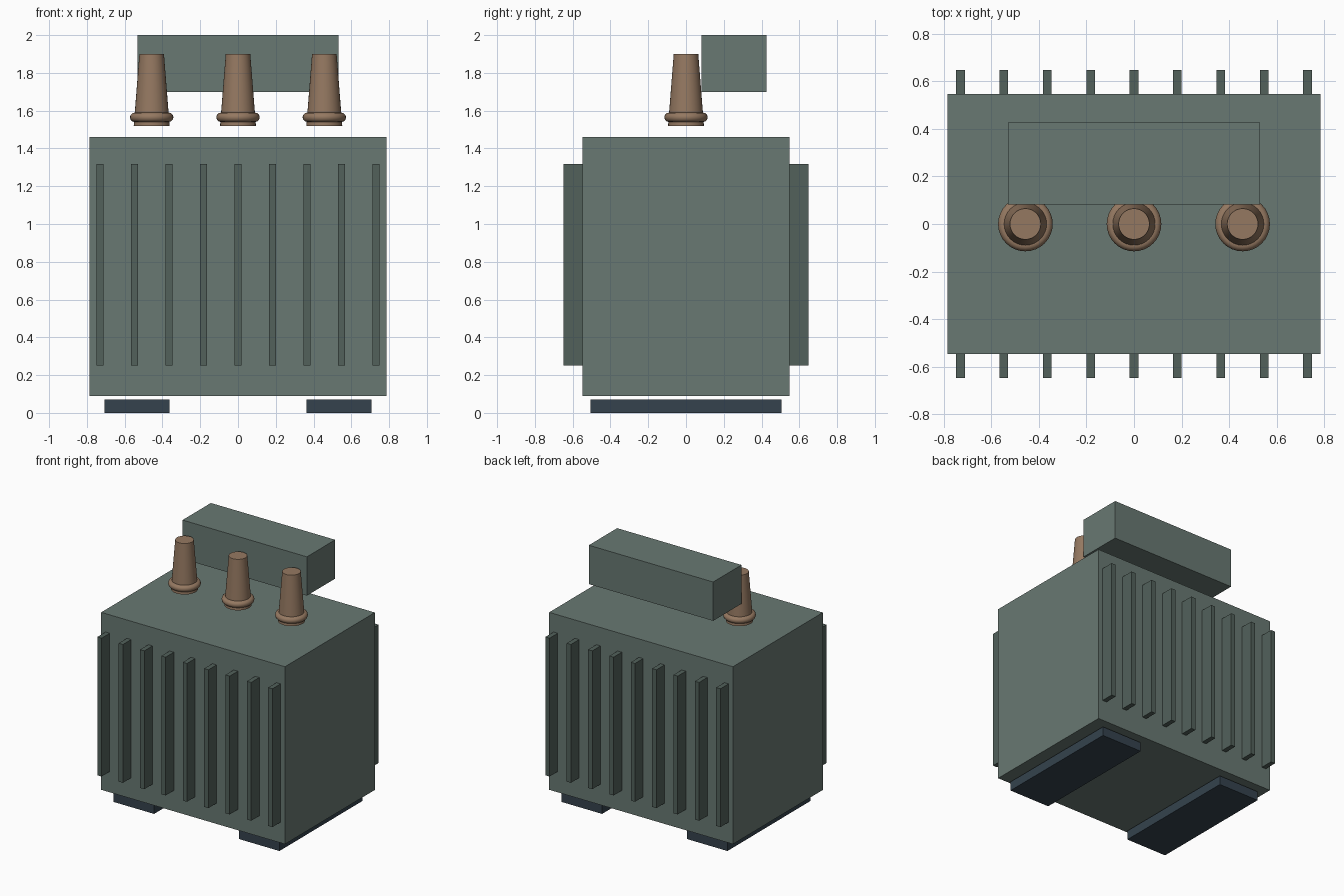
import bpy
import math

if "Cube" in bpy.data.objects:
    bpy.data.objects.remove(bpy.data.objects["Cube"])


def material(name, rgb):
    m = bpy.data.materials.new(name)
    m.diffuse_color = (*rgb, 1)
    m.use_nodes = True
    m.node_tree.nodes["Principled BSDF"].inputs["Base Color"].default_value = m.diffuse_color
    return m


TANK = material("tank_paint", (0.14, 0.19, 0.17))
FIN = material("fin_paint", (0.085, 0.12, 0.105))
DARK = material("skid_steel", (0.035, 0.055, 0.075))
BROWN = material("porcelain_brown", (0.30, 0.19, 0.12))


def box(name, lo, hi, mat):
    centre = [(a + b) / 2 for a, b in zip(lo, hi)]
    bpy.ops.mesh.primitive_cube_add(size=1, location=centre)
    o = bpy.context.object
    o.name = name
    o.scale = [b - a for a, b in zip(lo, hi)]
    bpy.ops.object.transform_apply(location=False, rotation=False, scale=True)
    o.data.materials.append(mat)


def smooth(name, mat):
    o = bpy.context.object
    o.name = name
    o.data.materials.append(mat)
    bpy.ops.object.shade_smooth_by_angle(angle=math.radians(40))


# Main tank
box("tank", (-0.785, -0.548, 0.09), (0.785, 0.548, 1.46), TANK)

# Cooling fins on front and back
for side, sy in (("front", -1), ("back", 1)):
    for i in range(9):
        x = (i - 4) * 0.1825
        y0, y1 = sorted((sy * 0.54, sy * 0.648))
        box(f"{side}_cooling_fin_{i + 1}",
            (x - 0.018, y0, 0.25), (x + 0.018, y1, 1.318), FIN)

# Base skids
for side, sx in (("left", -1), ("right", 1)):
    x0, x1 = sorted((sx * 0.363, sx * 0.708))
    box(f"{side}_skid", (x0, -0.505, 0), (x1, 0.505, 0.07), DARK)

# Oil conservator above the lid
box("conservator", (-0.531, 0.082, 1.70), (0.531, 0.427, 2.0), TANK)

# Tapered bushings with a collar ring
for i, x in enumerate((-0.457, 0, 0.457), 1):
    bpy.ops.mesh.primitive_cone_add(vertices=32, radius1=0.095, radius2=0.065,
                                    depth=0.38, location=(x, 0, 1.71))
    smooth(f"bushing_{i}", BROWN)
    bpy.ops.mesh.primitive_torus_add(major_radius=0.09, minor_radius=0.025,
                                     major_segments=32, minor_segments=12,
                                     location=(x, 0, 1.565))
    smooth(f"bushing_collar_{i}", BROWN)
